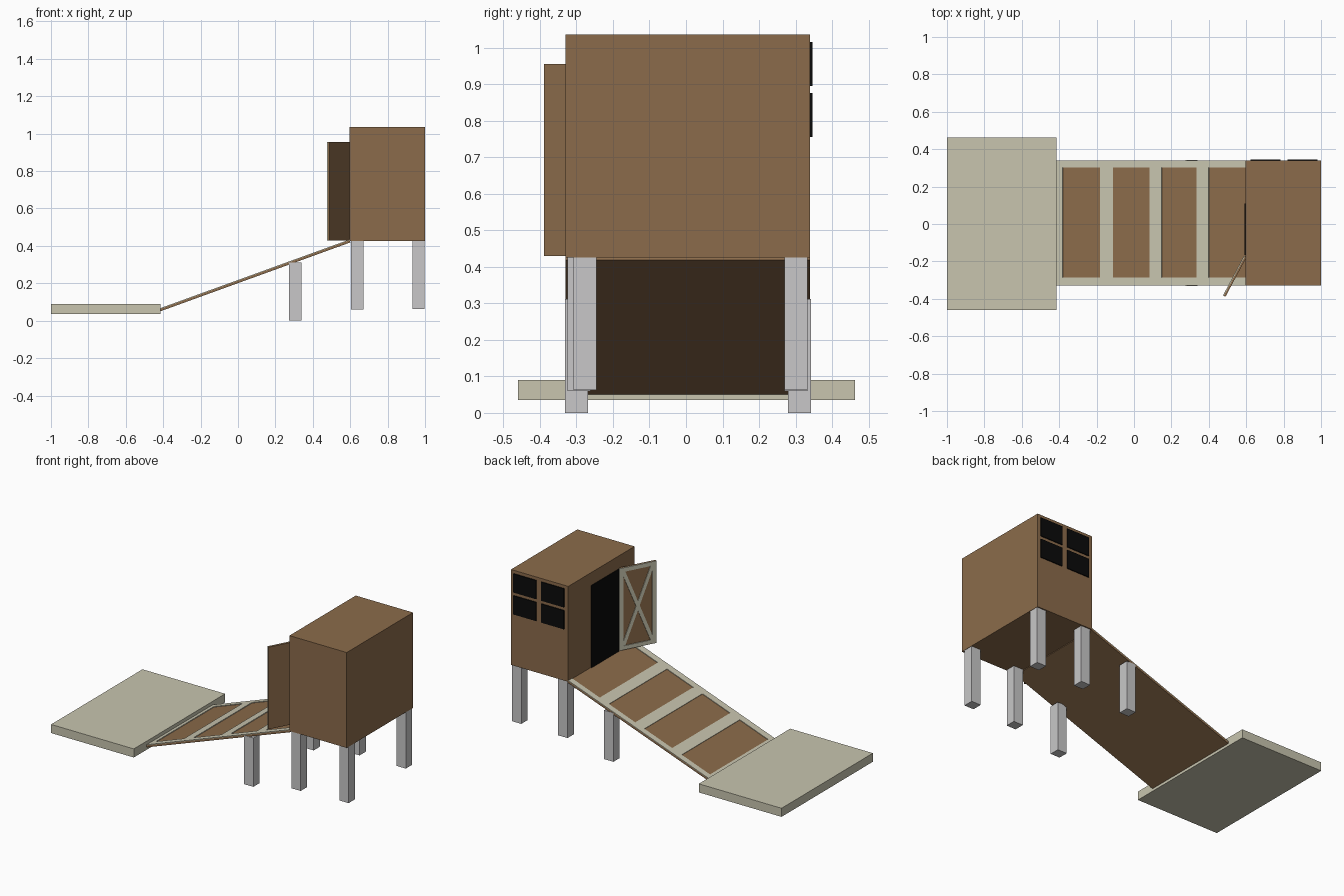
import bpy, bmesh, math
from mathutils import Matrix, Vector

cube = bpy.data.objects.get("Cube")
if cube:
    bpy.data.objects.remove(cube)


def material(name, rgb):
    m = bpy.data.materials.new(name)
    m.use_nodes = True
    m.diffuse_color = (*rgb, 1)
    bsdf = next(n for n in m.node_tree.nodes if n.type == 'BSDF_PRINCIPLED')
    bsdf.inputs["Base Color"].default_value = (*rgb, 1)
    return m


brown = material("brown wood", (0.26, 0.148, 0.07))
cream = material("cream trim", (0.578, 0.558, 0.43))
grey = material("grey post", (0.58, 0.575, 0.58))
black = material("black opening", (0.003, 0.003, 0.003))


def box(name, mat, x, y, z, frame=Matrix()):
    """Box given by its (min, max) on each axis of a local frame."""
    spans = (x, y, z)
    centre = Vector([(a + b) / 2 for a, b in spans])
    size = [b - a for a, b in spans]
    bm = bmesh.new()
    bmesh.ops.create_cube(bm, size=1)
    bmesh.ops.scale(bm, vec=size, verts=bm.verts)
    mesh = bpy.data.meshes.new(name)
    bm.to_mesh(mesh)
    bm.free()
    mesh.materials.append(mat)
    ob = bpy.data.objects.new(name, mesh)
    ob.matrix_world = frame @ Matrix.Translation(centre)
    bpy.context.collection.objects.link(ob)
    return ob


# House and landing platform
FRONT, BACK = -0.33, 0.34
WALL = 0.595
box("house", brown, (WALL, 1), (FRONT, BACK), (0.425, 1.035))
box("platform", cream, (-1, -0.415), (-0.46, 0.463), (0.035, 0.09))
box("doorway", black, (WALL - 0.005, WALL), (-0.165, 0.11), (0.428, 0.953))

# Four window panes on the back wall
for col, x in enumerate(((0.623, 0.783), (0.82, 0.98))):
    for row, z in enumerate(((0.755, 0.875), (0.895, 1.015))):
        box(f"window_pane_{col}_{row}", black, x, (BACK, BACK + 0.006), z)

# Posts under the house and ramp: x, front y, back y, foot, top
posts = {
    "inner_post": (0.605, -0.325, 0.27, 0.06, 0.43),
    "outer_post": (0.932, -0.308, 0.27, 0.063, 0.43),
    "ramp_post": (0.274, -0.331, 0.279, 0, 0.312),
}
for name, (x, y_front, y_back, foot, top) in posts.items():
    for side, y in (("front", y_front), ("back", y_back)):
        box(f"{side}_{name}", grey, (x, x + 0.066), (y, y + 0.063), (foot, top))

# Ramp, built flat in a tilted frame starting at its low end
run, rise = 1.015, 0.368
length = math.hypot(run, rise)
stretch = length / run
ramp = Matrix.Translation((-0.418, 0, 0.062)) @ Matrix.Rotation(-math.atan2(rise, run), 4, 'Y')
box("ramp_board", brown, (0, length), (FRONT, BACK), (-0.012, 0), ramp)
for side, y in (("front", (FRONT, -0.285)), ("back", (0.302, BACK))):
    box(f"{side}_ramp_rail", cream, (0, length), y, (0, 0.004), ramp)
for i, (a, b) in enumerate(((0, 0.038), (0.238, 0.306), (0.502, 0.567), (0.753, 0.818))):
    box(f"ramp_crossbar_{i}", cream, (a * stretch, b * stretch), (-0.285, 0.302), (0, 0.004), ramp)

# Open door: local x runs from the hinge, local y points away from the trimmed face
width, low, high = 0.24, 0.43, 0.955
hinge = Vector((WALL - 0.002, -0.172, 0))
door = Matrix.Translation(hinge) @ Matrix.Rotation(math.atan2(-0.207, -0.11), 4, 'Z')
box("door_panel", brown, (0, width), (0, 0.01), (low, high), door)
bar, face = 0.026, (-0.005, 0)
for name, x in (("hinge", (0, bar)), ("free", (width - bar, width))):
    box(f"door_{name}_stile", cream, x, face, (low, high), door)
for name, z in (("bottom", (low, low + bar)), ("top", (high - bar, high))):
    box(f"door_{name}_rail", cream, (bar, width - bar), face, z, door)

# Diagonal door braces
inner_w, inner_h = width - 2 * bar, high - low - 2 * bar
half = math.hypot(inner_w, inner_h) / 2
middle = door @ Matrix.Translation((width / 2, 0, (low + high) / 2))
for name, sign in (("rising", -1), ("falling", 1)):
    tilt = middle @ Matrix.Rotation(sign * math.atan2(inner_h, inner_w), 4, 'Y')
    box(f"door_{name}_brace", cream, (-half, half), (-0.004, 0), (-0.011, 0.011), tilt)
